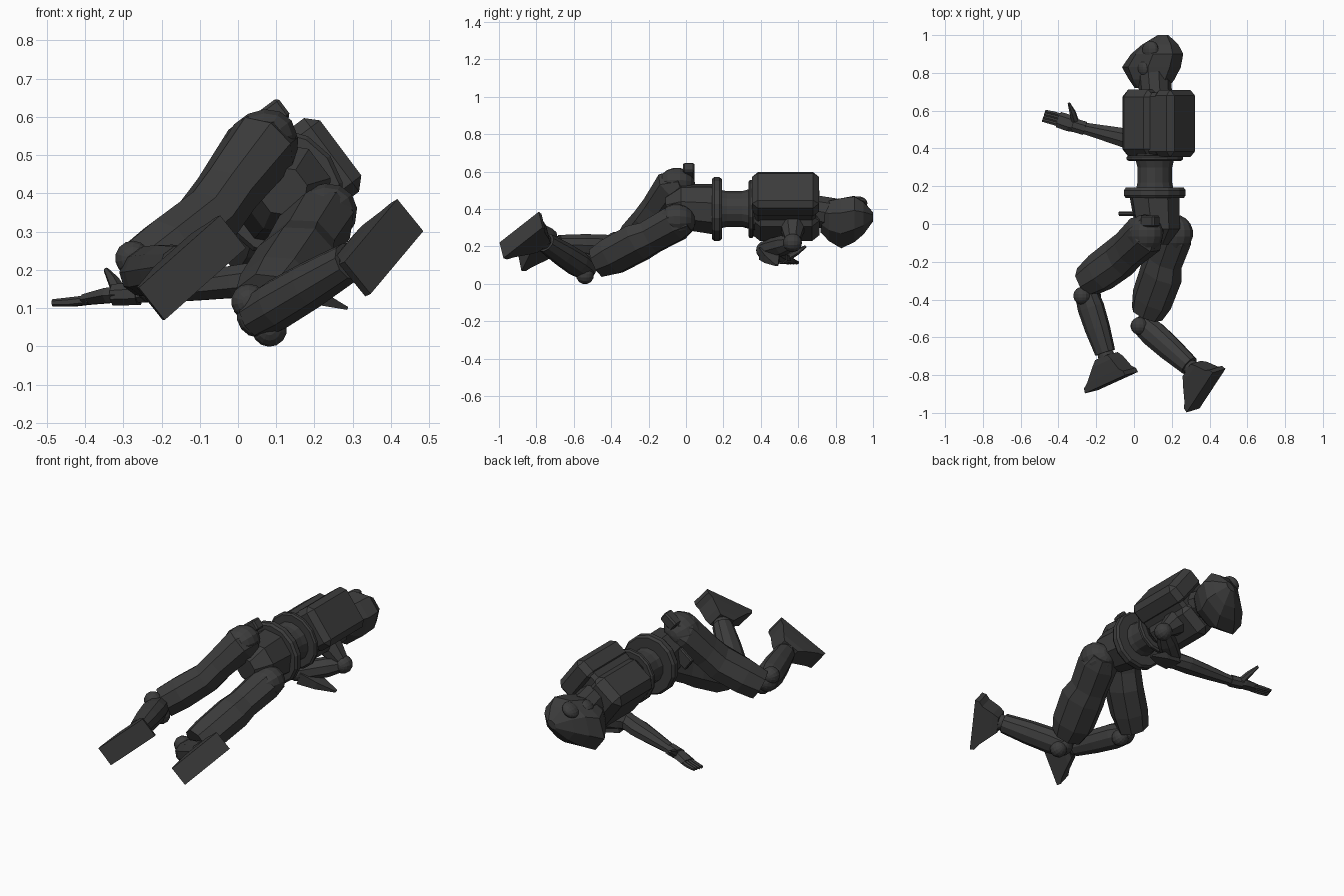
import bpy, bmesh, math
from mathutils import Vector, Matrix

if "Cube" in bpy.data.objects:
    bpy.data.objects.remove(bpy.data.objects["Cube"])

# Body frame: local x = figure's left, y = figure's back, z = towards the head
FRAME = Matrix(((-0.6, 0.8, 0, 0.11),
                (0, 0, 1, 0.0),
                (0.8, 0.6, 0, 0.40),
                (0, 0, 0, 1)))
INV = FRAME.inverted()
suit = bpy.data.materials.new("dark_suit")
suit.diffuse_color = (0.045, 0.045, 0.045, 1)
suit.use_nodes = True
suit.node_tree.nodes["Principled BSDF"].inputs["Base Color"].default_value = suit.diffuse_color


def world(x, y, z):
    return INV @ Vector((x, y, z))


def finish(name, bm):
    bmesh.ops.recalc_face_normals(bm, faces=bm.faces)
    bm.transform(FRAME)
    me = bpy.data.meshes.new(name)
    bm.to_mesh(me)
    bm.free()
    me.materials.append(suit)
    ob = bpy.data.objects.new(name, me)
    bpy.context.collection.objects.link(ob)
    return ob


def limb(name, stations, n=8, hint=(1, 0, 0), axis=None):
    """Faceted loft; a station is (point, half width, half depth)."""
    bm = bmesh.new()
    pts = [Vector(s[0]) for s in stations]
    rings = []
    for i, (p, rw, rd) in enumerate(stations):
        t = Vector(axis) if axis else pts[min(i + 1, len(pts) - 1)] - pts[max(i - 1, 0)]
        t.normalize()
        h = Vector(hint)
        side = (h - t * h.dot(t)).normalized()
        up = t.cross(side)
        k = 1 / math.cos(math.pi / n)
        ring = []
        for j in range(n):
            a = 2 * math.pi * (j + 0.5) / n
            ring.append(bm.verts.new(pts[i] + side * math.cos(a) * rw * k + up * math.sin(a) * rd * k))
        rings.append(ring)
    for r0, r1 in zip(rings, rings[1:]):
        for j in range(n):
            bm.faces.new((r0[j], r0[(j + 1) % n], r1[(j + 1) % n], r1[j]))
    bm.faces.new(rings[0])
    bm.faces.new(rings[-1])
    return finish(name, bm)


def box(name, c, half, bevel=0.03):
    bm = bmesh.new()
    bmesh.ops.create_cube(bm, size=2)
    bmesh.ops.scale(bm, vec=half, verts=bm.verts)
    bmesh.ops.bevel(bm, geom=bm.edges[:], offset=bevel, segments=1, affect='EDGES')
    bmesh.ops.translate(bm, vec=c, verts=bm.verts)
    return finish(name, bm)


def ball(name, c, r, scale=(1, 1, 1)):
    bm = bmesh.new()
    bmesh.ops.create_uvsphere(bm, u_segments=14, v_segments=9, radius=r)
    bmesh.ops.scale(bm, vec=scale, verts=bm.verts)
    bmesh.ops.translate(bm, vec=c, verts=bm.verts)
    return finish(name, bm)


# Torso, pack, waist, belt and pelvis
box("chest", (0, -0.035, 0.535), (0.14, 0.105, 0.178), 0.04)
box("torso_core", (0, 0.05, 0.53), (0.115, 0.08, 0.165), 0.02)
box("backpack", (0, 0.132, 0.532), (0.12, 0.066, 0.178), 0.03)
limb("waist", [((0, 0, 0.17), .105, .1), ((0, 0, 0.22), .095, .09), ((0, 0, 0.3), .095, .09),
               ((0, 0, 0.37), .12, .1)], 14)
for nm, u, r, h in (("belt_ring", 0.165, 0.17, 0.027), ("rib_ring", 0.348, 0.155, 0.014)):
    limb(nm, [((0, 0, u - h), r - .01, r - .02), ((0, 0, u - h * .5), r, r - .01),
              ((0, 0, u + h * .5), r, r - .01), ((0, 0, u + h), r - .01, r - .02)], 14)
limb("pelvis", [((0, 0.01, -0.1), .06, .06), ((0, 0.02, -0.03), .115, .11), ((0, 0, 0.15), .13, .125)], 8)

# Head and neck; ear discs on the left side only
limb("neck", [((-0.01, 0.0, 0.68), .085, .08), ((-0.02, -0.02, 0.79), .085, .085)], 10)
limb("helmet", [((-0.03, -0.045, 0.72), .065, .09), ((-0.04, -0.05, 0.765), .1, .12),
                ((-0.05, -0.06, 0.83), .118, .158), ((-0.05, -0.022, 0.90), .112, .138),
                ((-0.055, -0.005, 0.95), .08, .095), ((-0.06, 0.01, 1.0), .018, .03)],
     8, axis=(0, 0, 1))
ball("ear_disc", (0.038, 0.0, 0.92), 0.05, (0.6, 1, 1))
ball("jaw_disc", (0.053, -0.03, 0.825), 0.04, (0.6, 1, 1))

# Legs: hips, thighs, knees, shins and feet
legs = {
    "left": dict(thigh=[((.12, .07, .0), .075, .07), ((.125, .03, -.055), .09, .11),
                        ((.085, -.11, -.135), .078, .1), ((.06, -.19, -.18), .08, .105),
                        ((.055, -.32, -.255), .085, .1), ((.055, -.41, -.305), .08, .08)],
                 hip=(.135, .035, -.05), knee=(.05, -.41, -.38), sole=(-.018, -.3, -.84),
                 fwd=(-.024, -.293, -.1)),
    "right": dict(thigh=[((-.11, .06, .01), .07, .07), ((-.12, .03, -.06), .085, .105),
                         ((-.15, -.05, -.19), .08, .1), ((-.165, -.08, -.26), .09, .115),
                         ((-.195, -.165, -.4), .088, .11), ((-.205, -.205, -.475), .075, .085)],
                  hip=(-.115, .045, -.05), knee=(-.222, -.235, -.54), sole=(-.274, .134, -.882),
                  fwd=(-.05, -.214, -.215)),
}
for side, g in legs.items():
    limb(side + "_thigh", g["thigh"])
    ball(side + "_hip", g["hip"], 0.1, (.85, 1.05, 1))
    knee, sole, f = Vector(g["knee"]), Vector(g["sole"]), Vector(g["fwd"]).normalized()
    d = (sole - knee).normalized()
    d = (d - f * d.dot(f)).normalized()
    ankle = sole - d * 0.15 - f * 0.03
    ball(side + "_knee", knee, 0.06)
    for o in (-1, 1):
        ball(side + "_knee_disc", knee + Vector((o * .045, 0, 0)), 0.047)
    run = ankle - knee
    limb(side + "_shin", [(knee - run * .03, .058, .06), (knee + run * .2, .063, .07),
                          (knee + run * .55, .06, .066), (ankle - run * .03, .05, .053)], 10)
    ball(side + "_ankle", ankle + d * .01, 0.045)
    limb(side + "_boot", [(ankle + d * .01, .045, .045), (ankle + d * .04 + f * .005, .052, .07),
                          (sole - d * .045 - f * .005, .055, .118), (sole - d * .025, .055, .146),
                          (sole, .055, .15)], 4, axis=d, hint=d.cross(f))
box("left_hip_guard", (.175, .1, .015), (.03, .045, .03), .008)
box("front_hip_plate", (.1, -.09, .055), (.04, .05, .012), .006)

# Arm reaching across the front, with shoulder ball and elbow guard
shoulder, elbow, wrist = world(.27, .57, .22), world(.08, .425, .18), world(-.285, .512, .135)
ball("shoulder_ball", shoulder, 0.05)
limb("shoulder_link", [((-.1, 0, .57), .07, .07), (shoulder, .035, .035)], 8, hint=(0, 0, 1))
limb("upper_arm", [(shoulder, .035, .035), (shoulder.lerp(elbow, .35), .05, .05),
                   (shoulder.lerp(elbow, .8), .05, .05), (elbow, .045, .045)], 8, hint=(0, 0, 1))
ball("elbow", elbow, 0.05)
limb("elbow_guard", [(world(.1, .44, .165), .05, .035), (world(.19, .46, .135), .04, .022),
                     (world(.285, .485, .1), .008, .004)], 4, hint=(0, 0, 1))
limb("forearm", [(elbow, .045, .045), (elbow.lerp(wrist, .25), .042, .055),
                 (elbow.lerp(wrist, .55), .036, .044), (wrist, .022, .028)], 8,
     hint=INV.to_3x3() @ Vector((0, 0, 1)))
limb("glove_cuff", [(wrist.lerp(elbow, .07), .036, .03), (world(-.325, .526, .135), .036, .028)],
     8, hint=(0, 0, 1))
limb("palm", [(world(-.30, .518, .135), .022, .03), (world(-.34, .533, .133), .02, .038),
              (world(-.40, .553, .122), .014, .037)], 6, hint=INV.to_3x3() @ Vector((0, 0, 1)))
for i in range(4):
    a = Vector((.3, .95, 0)) * (i - 1.5) * 0.0165
    ends = [Vector((-.385, .548, .122)) + a, Vector((-.435, .563, .116)) + a, Vector((-.478, .573, .114)) + a]
    limb("finger", [(world(*e), r, r) for e, r in zip(ends, (.0105, .0105, .008))], 6, hint=(0, 0, 1))
limb("thumb", [(world(-.31, .54, .14), .018, .018), (world(-.325, .59, .17), .016, .014),
               (world(-.345, .64, .2), .006, .006)], 6, hint=(1, 0, 0))
